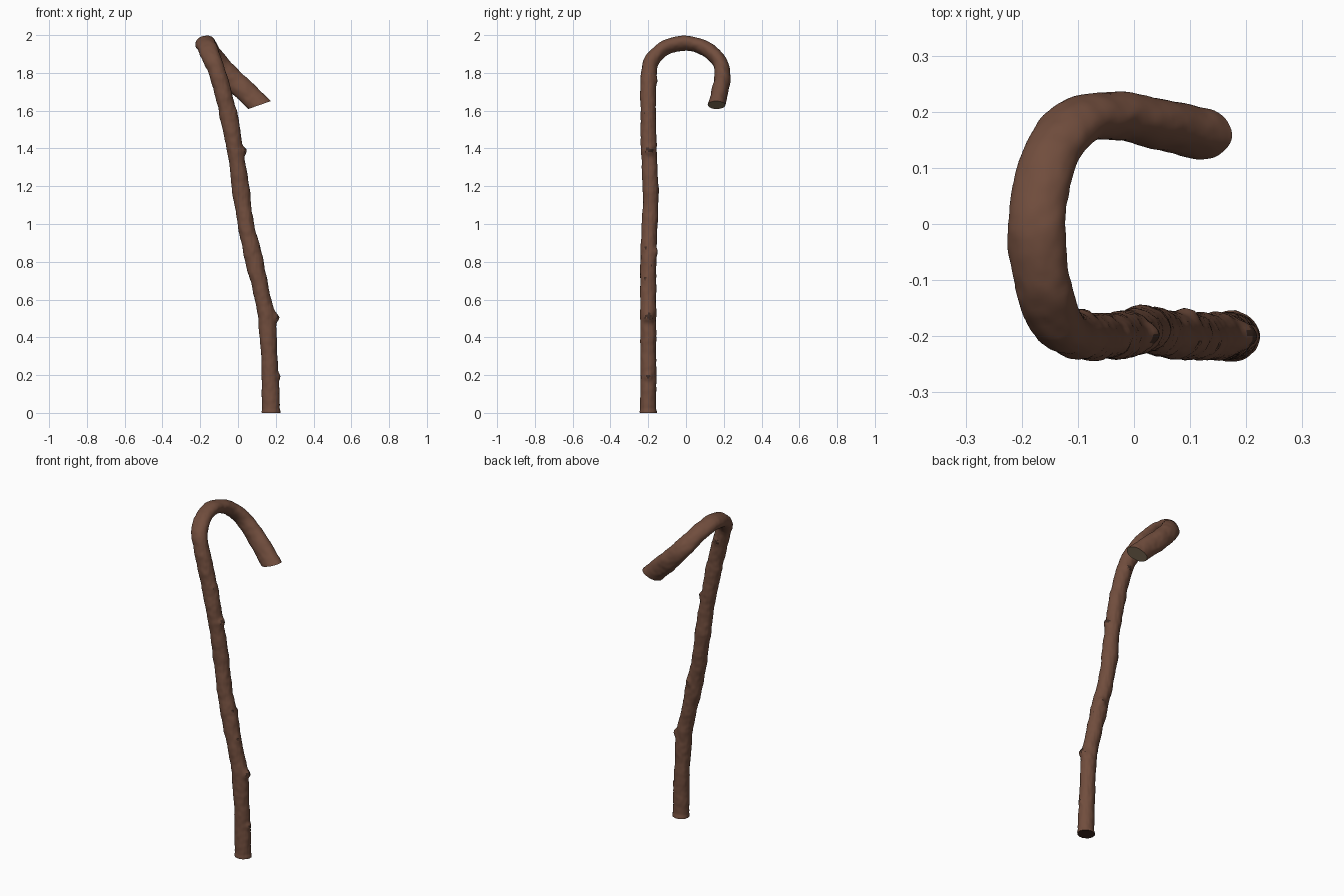
import bpy, bmesh, math
from mathutils import Vector, noise

if "Cube" in bpy.data.objects:
    bpy.data.objects.remove(bpy.data.objects["Cube"])

# Centre line of the stick: shaft from the foot up, over the crook, down to the cut tip
PATH = [Vector(p) for p in [
    (.175, -.2, 0), (.168, -.2, .25), (.153, -.2, .5), (.132, -.2, .61), (.098, -.2, .75),
    (.07, -.198, .88), (.042, -.193, 1.0), (.02, -.187, 1.15), (-.014, -.196, 1.38),
    (-.055, -.2, 1.6), (-.108, -.198, 1.8), (-.14, -.17, 1.88), (-.165, -.1, 1.937),
    (-.172, 0, 1.958), (-.157, .1, 1.93), (-.115, .172, 1.865), (-.05, .194, 1.79),
    (.035, .181, 1.705), (.115, .162, 1.63), (.19, .145, 1.56)]]
TOP = 13          # path index of the crook's highest point
SIDES, STEP = 56, .0085
# Knots on the shaft: height, angle from +x (degrees), bump height, radius, dark radius
KNOTS = [(.19, 0, .011, .018, .014), (.5, 0, .022, .022, .02), (.85, 65, .011, .02, .008),
         (.86, -20, .002, .02, .009), (.7, -25, .004, .025, .012), (1.38, 0, .019, .02, .024),
         (1.76, 85, .009, .018, .022), (1.58, -30, .002, .015, .007), (.77, 20, .004, .02, .007)]


def material(name, col):
    m = bpy.data.materials.new(name)
    m.diffuse_color = (*col, 1)
    m.use_nodes = True
    m.node_tree.nodes["Principled BSDF"].inputs["Base Color"].default_value = m.diffuse_color
    return m


def catmull(i, t):
    p1, p2 = PATH[i], PATH[i + 1]
    p0 = PATH[i - 1] if i else 2 * p1 - p2
    p3 = PATH[i + 2] if i + 2 < len(PATH) else 2 * p2 - p1
    return .5 * (2 * p1 + (p2 - p0) * t + (2 * p0 - 5 * p1 + 4 * p2 - p3) * t * t
                 + (3 * p1 - p0 - 3 * p2 + p3) * t ** 3)


def ramp(x, a, b):
    t = max(0, min(1, (x - a) / (b - a)))
    return t * t * (3 - 2 * t)


# Sample the centre line evenly
samples = []
for i in range(len(PATH) - 1):
    n = max(2, round((PATH[i + 1] - PATH[i]).length / STEP))
    samples += [(catmull(i, k / n), i + k / n) for k in range(n)]
samples.append((PATH[-1], len(PATH) - 1))

# Sweep an uneven oval with knots and bark ripples along it
bm = bmesh.new()
rings, dark = [], set()
for j, (p, s) in enumerate(samples):
    T = (samples[min(j + 1, len(samples) - 1)][0] - samples[max(j - 1, 0)][0]).normalized()
    N = Vector((1, 0, .25))
    U = (N - N.dot(T) * T).normalized()
    V = T.cross(U)
    hook, tip = ramp(s, 9.5, 12.5), ramp(s, 14, 18)
    a = .0445 + .0075 * hook + .005 * tip
    b = .0415 - .003 * hook + .0065 * tip
    if s < 9:
        a += .002 * math.sin(p.z * 17)
    foot = .004 * (1 - ramp(p.z, .008, .022)) if s < 2 else 0
    ring = []
    for k in range(SIDES):
        ang = 2 * math.pi * k / SIDES
        d = U * math.cos(ang) * a + V * math.sin(ang) * b
        q = p + d
        r = foot + .004 * noise.noise(q * 14) + .0018 * noise.noise(q * 38)
        # long grain furrows, fainter on the crook
        r += .0012 * noise.noise(Vector((q.x * 110, q.y * 110, q.z * 18))) * (1 - .6 * hook)
        if s < 11:
            for z, deg, h, w, dw in KNOTS:
                da = (ang - math.radians(deg) + math.pi) % (2 * math.pi) - math.pi
                dist = math.hypot(p.z - z, da * .043)
                if dist < .08:
                    r += h * math.exp(-(dist / w) ** 2)
                    star = .6 + .8 * noise.noise(q * 120)
                    if dist < dw * star:
                        r -= .002
                        dark.add((j, k))
        q = q + d.normalized() * r
        if j == 0:
            q.z = 0
        ring.append(bm.verts.new((q.x, q.y, max(q.z, 0))))
    rings.append(ring)

hook_faces = []
for j in range(len(rings) - 1):
    for k in range(SIDES):
        m = (k + 1) % SIDES
        f = bm.faces.new((rings[j][k], rings[j][m], rings[j + 1][m], rings[j + 1][k]))
        f.material_index = 1 if (j, k) in dark else 0
        if samples[j][1] > TOP + 2:
            hook_faces.append(f)

# Foot
foot_face = bm.faces.new(list(reversed(rings[0])))
foot_face.material_index = 1

# Slanted saw cut at the tip of the crook
geom = set(hook_faces)
for f in hook_faces:
    geom.update(f.edges)
    geom.update(f.verts)
cut = bmesh.ops.bisect_plane(bm, geom=list(geom), plane_co=(.115, .162, 1.63),
                             plane_no=(.33, 0, -.94), clear_outer=True)
edges = [e for e in bm.edges if e.is_boundary]
cap = bmesh.ops.holes_fill(bm, edges=edges, sides=0)["faces"]
for f in cap:
    f.material_index = 2
bmesh.ops.recalc_face_normals(bm, faces=bm.faces[:])

mesh = bpy.data.meshes.new("walking_stick")
bm.to_mesh(mesh)
bm.free()
stick = bpy.data.objects.new("walking_stick", mesh)
bpy.context.collection.objects.link(stick)
mesh.materials.append(material("brown_bark", (.165, .075, .047)))
mesh.materials.append(material("dark_knot", (.05, .025, .017)))
mesh.materials.append(material("cut_wood", (.27, .2, .12)))

# Smooth shading with crisp cut edges
bpy.context.view_layer.objects.active = stick
stick.select_set(True)
bpy.ops.object.shade_smooth_by_angle(angle=math.radians(50))
